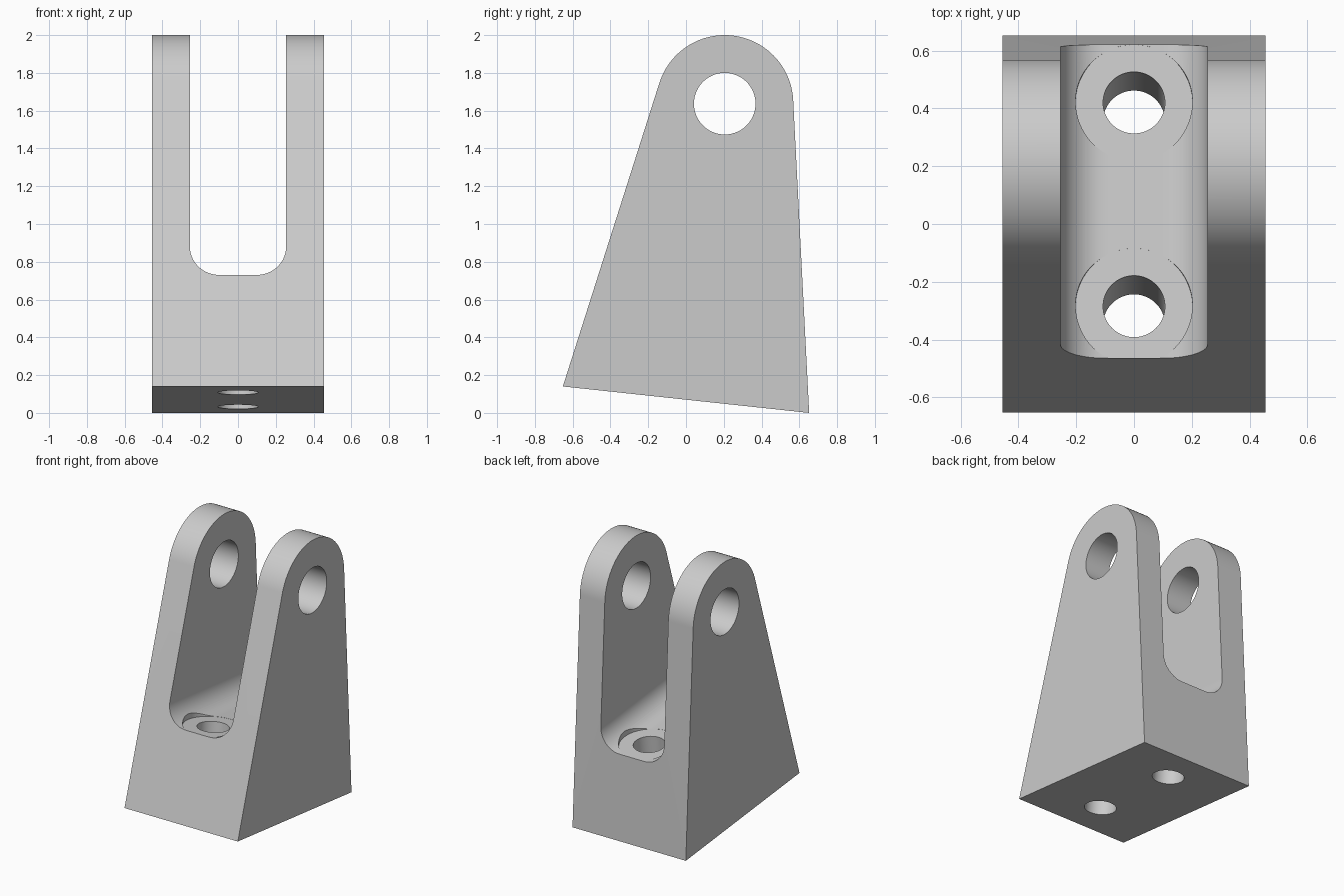
import bpy, bmesh
from math import pi, sin, cos, atan2, acos, hypot, radians
from mathutils import Matrix

cube = bpy.data.objects.get("Cube")
if cube:
    bpy.data.objects.remove(cube, do_unlink=True)

grey = bpy.data.materials.new("plain_grey")
grey.use_nodes = True
colour = (0.6, 0.6, 0.6, 1)
grey.diffuse_color = colour
grey.node_tree.nodes["Principled BSDF"].inputs["Base Color"].default_value = colour


def arc(cx, cy, r, start, end, steps):
    """Points along a circular arc."""
    angles = [start + (end - start) * i / steps for i in range(steps + 1)]
    return [(cx + r * cos(a), cy + r * sin(a)) for a in angles]


def circle(cx, cy, r):
    return arc(cx, cy, r, 0, 2 * pi, 96)[:-1]


def prism(name, points, low, high, matrix):
    """Extrude an outline in local XY from low to high along local Z."""
    bm = bmesh.new()
    face = bm.faces.new([bm.verts.new((x, y, low)) for x, y in points])
    top = bmesh.ops.extrude_face_region(bm, geom=[face])["geom"]
    verts = [g for g in top if isinstance(g, bmesh.types.BMVert)]
    bmesh.ops.translate(bm, verts=verts, vec=(0, 0, high - low))
    bm.transform(matrix)
    bmesh.ops.recalc_face_normals(bm, faces=bm.faces)
    mesh = bpy.data.meshes.new(name)
    bm.to_mesh(mesh)
    bm.free()
    mesh.materials.append(grey)
    obj = bpy.data.objects.new(name, mesh)
    bpy.context.collection.objects.link(obj)
    return obj


def tangent_angle(px, py, side):
    """Angle on the lug circle where a line from a base corner touches it."""
    dx, dy = px - pin_y, py - pin_z
    return atan2(dy, dx) + side * acos(lug_r / hypot(dx, dy))


# Side outline: sloping base, tapered sides, rounded lug around the pin
half_width = 0.455
pin_y, pin_z, lug_r, pin_r = 0.205, 1.637, 0.363, 0.163
front_corner, back_corner = (-0.652, 0.14), (0.652, 0.0)
right = tangent_angle(*back_corner, 1)
left = tangent_angle(*front_corner, -1) % (2 * pi)
outline = [front_corner, back_corner] + arc(pin_y, pin_z, lug_r, right, left, 72)

side_frame = Matrix(((0, 0, 1, 0), (1, 0, 0, 0), (0, 1, 0, 0), (0, 0, 0, 1)))
bracket = prism("clevis_bracket", outline, -half_width, half_width, side_frame)

# Slot and bolt holes follow the tilt of the base
tilt = atan2(back_corner[1] - front_corner[1], back_corner[0] - front_corner[0])
floor_frame = Matrix.Translation((0, -0.46, 0.73)) @ Matrix.Rotation(tilt, 4, "X")
slot_w, fillet = 0.255, 0.155
inner = slot_w - fillet
slot = (arc(-inner, fillet, fillet, pi, 1.5 * pi, 20)
        + arc(inner, fillet, fillet, 1.5 * pi, 2 * pi, 20)
        + [(slot_w, 2), (-slot_w, 2)])

cutters = [
    prism("pin_hole_cutter", circle(pin_y, pin_z, pin_r), -1, 1, side_frame),
    prism("slot_cutter", slot, -2, 1, floor_frame @ Matrix.Rotation(pi / 2, 4, "X")),
]
for label, y in (("front", 0.176), ("back", 0.885)):
    # Bolt hole, and the spot face that trims the slot fillets around it
    cutters.append(prism(label + "_bolt_cutter", circle(0, y, 0.107), -1, 0.3, floor_frame))
    cutters.append(prism(label + "_spot_face_cutter", circle(0, y, 0.202), -0.001, 0.4, floor_frame))

# Cut everything, then discard the cutters
bpy.ops.object.select_all(action="DESELECT")
bpy.context.view_layer.objects.active = bracket
bracket.select_set(True)
for cutter in cutters:
    cutter.hide_render = True
    mod = bracket.modifiers.new(cutter.name, "BOOLEAN")
    mod.operation = "DIFFERENCE"
    mod.solver = "EXACT"
    mod.object = cutter
    bpy.ops.object.modifier_apply(modifier=mod.name)
    bpy.data.objects.remove(cutter, do_unlink=True)

bpy.ops.object.shade_smooth_by_angle(angle=radians(30))
